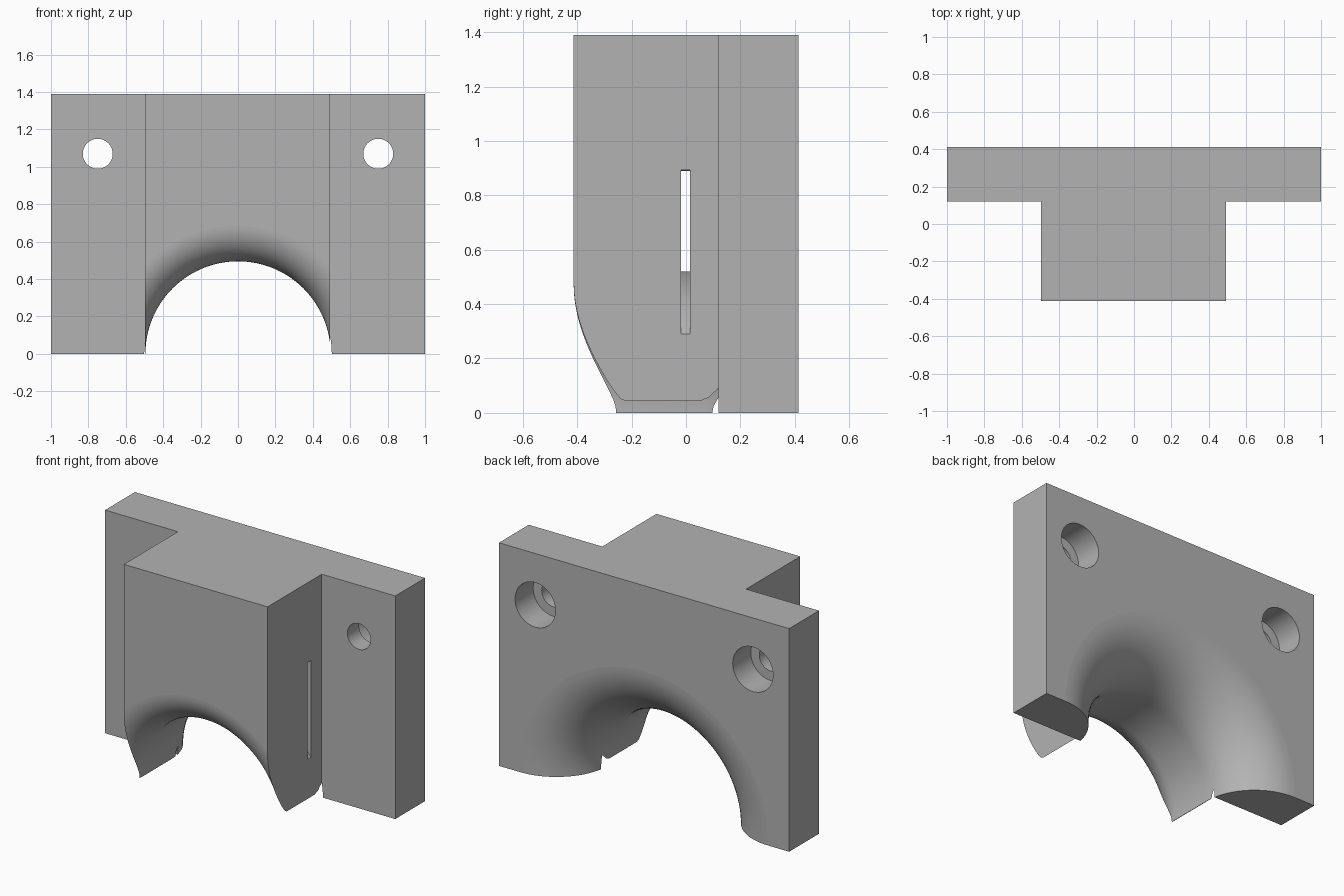
import bpy, bmesh
from math import sin, cos, pi, radians
from mathutils import Vector

old = bpy.data.objects.get("Cube")
if old:
    bpy.data.objects.remove(old, do_unlink=True)

FRONT, STEP, BACK, TOP = -0.413, 0.12, 0.413, 1.39
LEFT, RIGHT = 0.493, -0.498

grey = bpy.data.materials.new("plain grey")
grey.use_nodes = True
colour = (0.45, 0.45, 0.45, 1)
grey.diffuse_color = colour
grey.node_tree.nodes["Principled BSDF"].inputs["Base Color"].default_value = colour


def finish(bm, name):
    bmesh.ops.remove_doubles(bm, verts=bm.verts, dist=1e-5)
    bmesh.ops.recalc_face_normals(bm, faces=bm.faces)
    mesh = bpy.data.meshes.new(name)
    bm.to_mesh(mesh)
    bm.free()
    mesh.materials.append(grey)
    obj = bpy.data.objects.new(name, mesh)
    bpy.context.collection.objects.link(obj)
    return obj


def revolve(name, profile, x, z, steps):
    """Turn a closed (radius, y) profile about an axis along y."""
    bm = bmesh.new()
    rings = []
    for i in range(steps):
        a = 2 * pi * i / steps
        rings.append([bm.verts.new((x + r * cos(a), y, z + r * sin(a)))
                      for r, y in profile])
    n = len(profile)
    for i in range(steps):
        p, q = rings[i], rings[(i + 1) % steps]
        for j in range(n):
            k = (j + 1) % n
            if profile[j][0] + profile[k][0] > 0:
                bm.faces.new((p[j], p[k], q[k], q[j]))
    return finish(bm, name)


# T-shaped body: wide back plate with a central block in front
outline = [(-1, BACK), (-1, STEP), (RIGHT, STEP), (RIGHT, FRONT),
           (LEFT, FRONT), (LEFT, STEP), (1, STEP), (1, BACK)]
bm = bmesh.new()
base = bm.faces.new([bm.verts.new((x, y, 0)) for x, y in outline])
grown = bmesh.ops.extrude_face_region(bm, geom=[base])["geom"]
bmesh.ops.translate(bm, vec=Vector((0, 0, TOP)),
                    verts=[v for v in grown if isinstance(v, bmesh.types.BMVert)])
body = finish(bm, "bracket_body")

# Arch cutter: straight throat flaring out to both faces
throat, front_flare, back_flare, arc = 0.495, 0.19, 0.36, 18
profile = [(0, -0.6), (throat + front_flare, -0.6)]
for i in range(arc + 1):
    a = radians(90) * (1 - i / arc)
    profile.append((throat + front_flare * (1 - cos(a)),
                    FRONT + front_flare * (1 - sin(a))))
for i in range(arc + 1):
    a = radians(90) * i / arc
    profile.append((throat + back_flare * (1 - cos(a)),
                    BACK - back_flare * (1 - sin(a))))
profile += [(throat + back_flare, 0.6), (0, 0.6)]
cutters = [revolve("arch_cutter", profile, 0, 0, 128)]

# Curved strap slot through the block above the arch
slot = [(0.643, -0.018), (1.129, -0.018), (1.129, 0.015), (0.643, 0.015)]
cutters.append(revolve("strap_slot_cutter", slot, 0, -0.123, 128))

# Counterbored screw holes
hole = [(0, -0.1), (0.08, -0.1), (0.08, 0.235), (0.139, 0.235), (0.139, 0.6), (0, 0.6)]
for side in (-1, 1):
    cutters.append(revolve("screw_hole_cutter", hole, side * 0.75, 1.07, 48))

# Cut the body, then discard the cutters
bpy.ops.object.select_all(action="DESELECT")
bpy.context.view_layer.objects.active = body
body.select_set(True)
for cutter in cutters:
    cutter.hide_render = True
    mod = body.modifiers.new("cut", "BOOLEAN")
    mod.operation = "DIFFERENCE"
    mod.solver = "EXACT"
    mod.object = cutter
    bpy.ops.object.modifier_apply(modifier=mod.name)
    bpy.data.objects.remove(cutter, do_unlink=True)

# Smooth the curved surfaces and keep the planar faces flat
bpy.ops.object.shade_smooth_by_angle(angle=radians(30))
for face in body.data.polygons:
    if max(abs(c) for c in face.normal) > 0.9999:
        face.use_smooth = False
